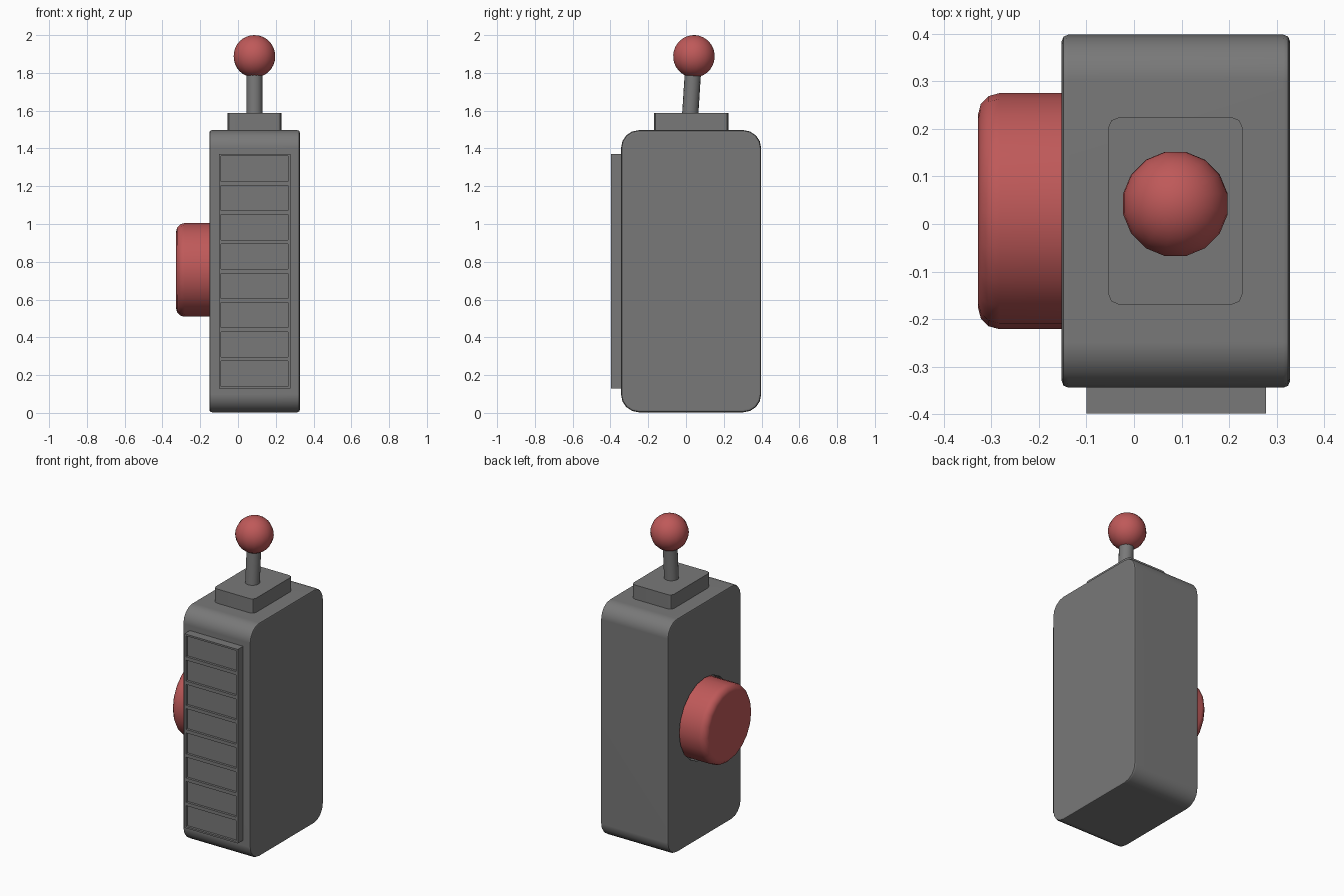
import bpy, bmesh, math
from mathutils import Matrix, Vector

if "Cube" in bpy.data.objects:
    bpy.data.objects.remove(bpy.data.objects["Cube"])


def material(name, rgb):
    mat = bpy.data.materials.new(name)
    mat.diffuse_color = (*rgb, 1)
    mat.use_nodes = True
    mat.node_tree.nodes["Principled BSDF"].inputs["Base Color"].default_value = mat.diffuse_color
    return mat


red = material("red", (0.52, 0.1, 0.1))
grey = material("dark_grey", (0.19, 0.19, 0.19))


def box(lo, hi):
    bm = bmesh.new()
    lo, hi = Vector(lo), Vector(hi)
    bmesh.ops.create_cube(bm, size=1, matrix=Matrix.Translation((lo + hi) / 2)
                          @ Matrix.Diagonal((hi - lo).to_4d()))
    return bm


def cylinder(start, end, radius, sides):
    bm = bmesh.new()
    start, end = Vector(start), Vector(end)
    axis = end - start
    rot = axis.to_track_quat('Z', 'Y').to_matrix().to_4x4()
    bmesh.ops.create_cone(bm, cap_ends=True, segments=sides, radius1=radius, radius2=radius,
                          depth=axis.length, matrix=Matrix.Translation((start + end) / 2) @ rot)
    return bm


def bevel(bm, edges, offset, segments):
    bmesh.ops.bevel(bm, geom=edges, offset=offset, segments=segments, profile=0.5,
                    affect='EDGES', clamp_overlap=True)


def along(bm, axis):
    return [e for e in bm.edges
            if abs((e.verts[1].co - e.verts[0].co).normalized()[axis]) > 0.99]


def finish(bm, name, mat=grey):
    bmesh.ops.recalc_face_normals(bm, faces=bm.faces)
    me = bpy.data.meshes.new(name)
    bm.to_mesh(me)
    bm.free()
    ob = bpy.data.objects.new(name, me)
    bpy.context.collection.objects.link(ob)
    me.materials.append(mat)
    return ob


def smooth(ob, angle=35, weighted=False):
    bpy.ops.object.select_all(action='DESELECT')
    ob.select_set(True)
    bpy.context.view_layer.objects.active = ob
    bpy.ops.object.shade_smooth_by_angle(angle=math.radians(angle))
    if weighted:  # keeps the large faces flat beside their rounded corners
        ob.modifiers.new("flat_faces", 'WEIGHTED_NORMAL').keep_sharp = True


# Housing: large rounding seen from the side, small bevel around both side faces
X0, X1 = -0.152, 0.328
bm = box((X0, -0.344, 0.003), (X1, 0.398, 1.497))
bevel(bm, along(bm, 0), 0.095, 4)
rims = [e for e in bm.edges if abs(e.verts[0].co.x - e.verts[1].co.x) < 1e-5]
bevel(bm, rims, 0.014, 2)
housing = finish(bm, "housing")

# Shallow round recess for the button
cutter = finish(cylinder((X0 - 0.1, 0.027, 0.757), (X0 + 0.05, 0.027, 0.757), 0.258, 20),
                "recess_cutter")
mod = housing.modifiers.new("recess", 'BOOLEAN')
mod.object = cutter
mod.solver = 'EXACT'
bpy.context.view_layer.objects.active = housing
bpy.ops.object.modifier_apply(modifier=mod.name)
bpy.data.objects.remove(cutter)
smooth(housing, weighted=True)

# Push button on the left side
bm = cylinder((X0 + 0.05, 0.027, 0.757), (-0.328, 0.027, 0.757), 0.248, 20)
bevel(bm, [e for e in bm.edges if all(v.co.x < -0.32 for v in e.verts)], 0.045, 3)
smooth(finish(bm, "button", red), 40, weighted=True)

# Front vent panel with eight recessed slots
Z0, Z1 = 0.13, 1.37
bm = box((-0.1, -0.398, Z0), (0.277, -0.335, Z1))
for i in range(1, 8):
    bmesh.ops.bisect_plane(bm, geom=bm.verts[:] + bm.edges[:] + bm.faces[:],
                           plane_co=(0, 0, Z0 + (Z1 - Z0) * i / 8), plane_no=(0, 0, 1))
bm.normal_update()
fronts = [f for f in bm.faces if f.normal.y < -0.9]
bmesh.ops.inset_individual(bm, faces=fronts, thickness=0.011, depth=0, use_even_offset=True)
for f in fronts:
    floor = bmesh.ops.extrude_discrete_faces(bm, faces=[f])["faces"][0]
    bmesh.ops.translate(bm, verts=floor.verts[:], vec=(0, 0.015, 0))
finish(bm, "vent_panel")

# Lever base plate with softened vertical corners
bm = box((-0.055, -0.17, 1.48), (0.229, 0.225, 1.588))
bevel(bm, along(bm, 2), 0.025, 2)
smooth(finish(bm, "lever_base"), 30, weighted=True)

# Slightly tilted lever with a ball knob
knob_centre = Vector((0.087, 0.042, 1.888))
smooth(finish(cylinder((0.087, 0.021, 1.56), knob_centre, 0.043, 16), "lever"), 40)
bm = bmesh.new()
bmesh.ops.create_uvsphere(bm, u_segments=16, v_segments=16, radius=0.112,
                          matrix=Matrix.Translation(knob_centre)
                          @ Matrix.Rotation(-0.07, 4, 'X')
                          @ Matrix.Rotation(math.pi / 16, 4, 'Z'))
smooth(finish(bm, "lever_knob", red), 60)
